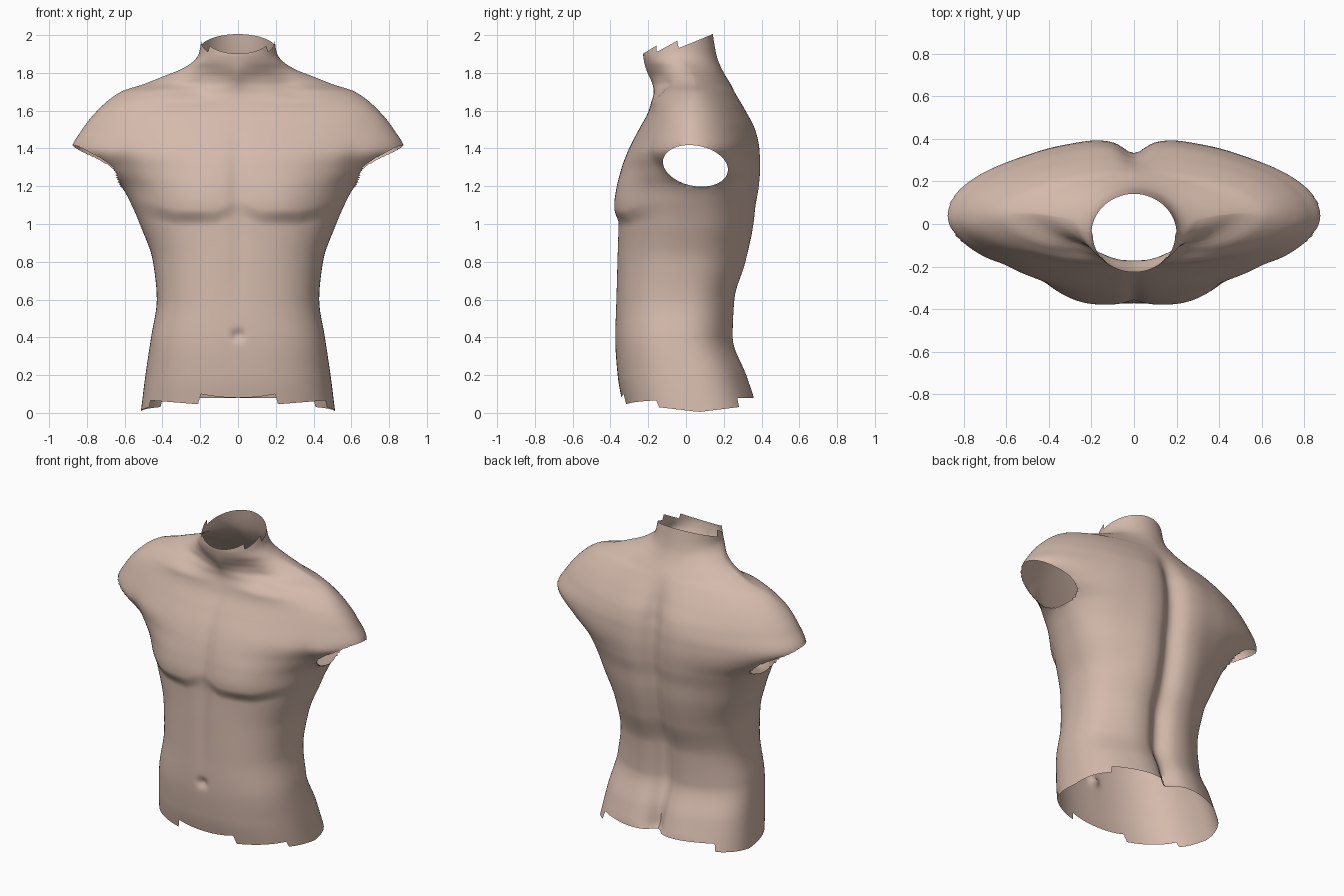
import bpy, bmesh, math

if "Cube" in bpy.data.objects:
    bpy.data.objects.remove(bpy.data.objects["Cube"])

# Horizontal sections: height, half width, side y, front y, back y, front and back roundness
SECTIONS = [
    (0.00, .515, .06, -.325, .385, 2.5, 2.5), (0.20, .490, .02, -.362, .315, 2.5, 2.5),
    (0.40, .460, -.03, -.375, .245, 2.5, 2.4), (0.60, .430, -.02, -.370, .255, 2.5, 2.4),
    (0.80, .450, 0.0, -.365, .315, 2.4, 2.3), (1.00, .520, .03, -.360, .355, 2.3, 2.3),
    (1.10, .563, .04, -.365, .365, 2.2, 2.3), (1.20, .620, .05, -.355, .380, 2.1, 2.3),
    (1.30, .755, .05, -.335, .385, 1.9, 2.2), (1.40, .878, .04, -.300, .380, 1.9, 2.0),
    (1.50, .825, .03, -.250, .360, 2.0, 2.0), (1.60, .745, .03, -.198, .315, 2.2, 2.0),
    (1.70, .620, .04, -.172, .260, 1.8, 1.8), (1.74, .500, .05, -.178, .237, 1.4, 1.6),
    (1.78, .400, .04, -.195, .212, 1.3, 1.6), (1.82, .300, .02, -.212, .190, 1.5, 1.7),
    (1.86, .238, -.02, -.222, .172, 1.8, 1.9), (1.90, .207, -.03, -.227, .160, 2.0, 2.0),
    (2.00, .190, -.04, -.215, .142, 2.0, 2.0)]
COLS = 240


def section(z):
    """Smooth interpolation through the section table."""
    z = min(max(z, 0.0), 2.0)
    i = 0
    while i < len(SECTIONS) - 2 and z > SECTIONS[i + 1][0]:
        i += 1
    p = [SECTIONS[min(max(i + k, 0), len(SECTIONS) - 1)] for k in (-1, 0, 1, 2)]
    h = p[2][0] - p[1][0]
    t = (z - p[1][0]) / h
    out = []
    for k in range(1, 7):
        d = (p[2][k] - p[1][k]) / h

        def slope(a, b, m):
            if b[0] == a[0]:
                return d
            e = (b[k] - a[k]) / (b[0] - a[0])
            return 0 if e * d <= 0 else 2 * e * d / (e + d)
        m0 = slope(p[0], p[1], 0) * h
        m1 = slope(p[2], p[3], 0) * h
        out.append((2*t**3 - 3*t*t + 1) * p[1][k] + (t**3 - 2*t*t + t) * m0
                   + (3*t*t - 2*t**3) * p[2][k] + (t**3 - t*t) * m1)
    return out


def bump(x, z, cx, cz, sx, sz):
    return math.exp(-((x - cx) / sx) ** 2 - ((z - cz) / sz) ** 2)


def step(a, b, v):
    t = min(max((v - a) / (b - a), 0), 1)
    return t * t * (3 - 2 * t)


def relief(x, z, front):
    """Outward muscle relief on the front or back."""
    x = abs(x)
    if front:
        chest_line = 1.025 + .25 * max(0, x - .33) + .5 * max(0, .12 - x)
        r = .034 * step(chest_line - .035, chest_line + .05, z) * bump(x, z, .27, 1.1, .21, .25)
        r -= .014 * bump(x, z, 0, 1.25, .045, .3)               # breastbone
        r -= .007 * bump(x, z, 0, .75, .04, .25)                # belly midline
        r -= .025 * bump(x, z, 0, .41, .028, .03)               # navel
        r -= .022 * bump(x, z, .62, 1.27, .06, .12)             # armpit fold
        r -= .025 * bump(x, z, .26, 1.72, .10, .05)             # collar hollow
        r += .012 * bump(x, z, .3, 1.655, .2, .03)              # collar bone
        return r
    groove = step(.0, .12, z) * (1 - step(1.45, 1.75, z))
    r = -.052 * groove * math.exp(-(x / .065) ** 2)             # spine
    r += .012 * groove * math.exp(-((x - .19) / .1) ** 2)
    r += .012 * bump(x, z, .35, 1.4, .15, .2)                   # shoulder blade
    r -= .03 * bump(x, z, 0, .08, .035, .12)
    return r


def point(a, z):
    """Surface point at angle a (-90 degrees is the front centre)."""
    w, c, f, b, nf, nb = section(z)
    ca, sa = math.cos(a), math.sin(a)
    n = nf if sa < 0 else nb
    x = math.copysign(w * abs(ca) ** (2 / n), ca)
    depth = abs(sa) ** (2 / n)
    y = c + ((f - c) if sa < 0 else (b - c)) * depth
    y += (-1 if sa < 0 else 1) * relief(x, z, sa < 0) * min(1, depth * 1.4)
    return x, y, z


def hem(a):
    """Stepped lower edge."""
    x, y, _ = point(a, .05)
    if abs(x) > .38 and -.15 < y < .28:
        return .005 + .12 * abs(y - .06)
    if y > 0:
        return .08
    return .08 + .5 * x * x if abs(x) < .2 else .045 + .08 * (abs(x) - .2)


def collar(a):
    """Stepped neck edge, higher at the back."""
    y = point(a, 1.95)[1]
    if y < -.155:
        return 1.9 + .65 * (y + .225)
    if y < -.045:
        return 1.91 + .55 * (y + .155)
    return 1.93 + .385 * (y + .045)


# Torso skin lofted through the sections
bm = bmesh.new()
LOW, HIGH, MID = .13, 1.88, 150
angles = [-math.pi / 2 + 2 * math.pi * j / COLS for j in range(COLS)]
heights = []
for a in angles:
    lo, hi = hem(a), collar(a)
    heights.append([lo + (LOW - lo) * k / 5 for k in range(5)]
                   + [LOW + (HIGH - LOW) * k / MID for k in range(MID + 1)]
                   + [HIGH + (hi - HIGH) * k / 4 for k in range(1, 5)])
rows = [[bm.verts.new(point(a, heights[j][r])) for j, a in enumerate(angles)]
        for r in range(len(heights[0]))]
for lo, hi in zip(rows, rows[1:]):
    for j in range(COLS):
        k = (j + 1) % COLS
        bm.faces.new((lo[j], lo[k], hi[k], hi[j]))

# Oval arm openings, with the rim pulled onto the oval
CY, CZ, RY, RZ = .05, 1.308, .172, .108


def oval(co):
    dy, dz = co.y - CY, co.z - CZ
    dz += .12 * dy
    return math.hypot(dy / RY, dz / RZ)


holes = [f for f in bm.faces
         if abs(f.calc_center_median().x) > .5 and oval(f.calc_center_median()) < 1]
bmesh.ops.delete(bm, geom=holes, context='FACES')
for v in bm.verts:
    if v.is_boundary and 1.1 < v.co.z < 1.5:
        s = 1 / oval(v.co)
        v.co.y = CY + (v.co.y - CY) * s
        v.co.z = CZ + (v.co.z - CZ) * s

mesh = bpy.data.meshes.new("torso")
bm.to_mesh(mesh)
bm.free()
torso = bpy.data.objects.new("torso", mesh)
bpy.context.collection.objects.link(torso)

skin = bpy.data.materials.new("skin")
skin.diffuse_color = (.66, .49, .41, 1)
skin.use_nodes = True
skin.node_tree.nodes["Principled BSDF"].inputs["Base Color"].default_value = skin.diffuse_color
mesh.materials.append(skin)

bpy.context.view_layer.objects.active = torso
torso.select_set(True)
bpy.ops.object.shade_smooth_by_angle(angle=math.radians(60))
